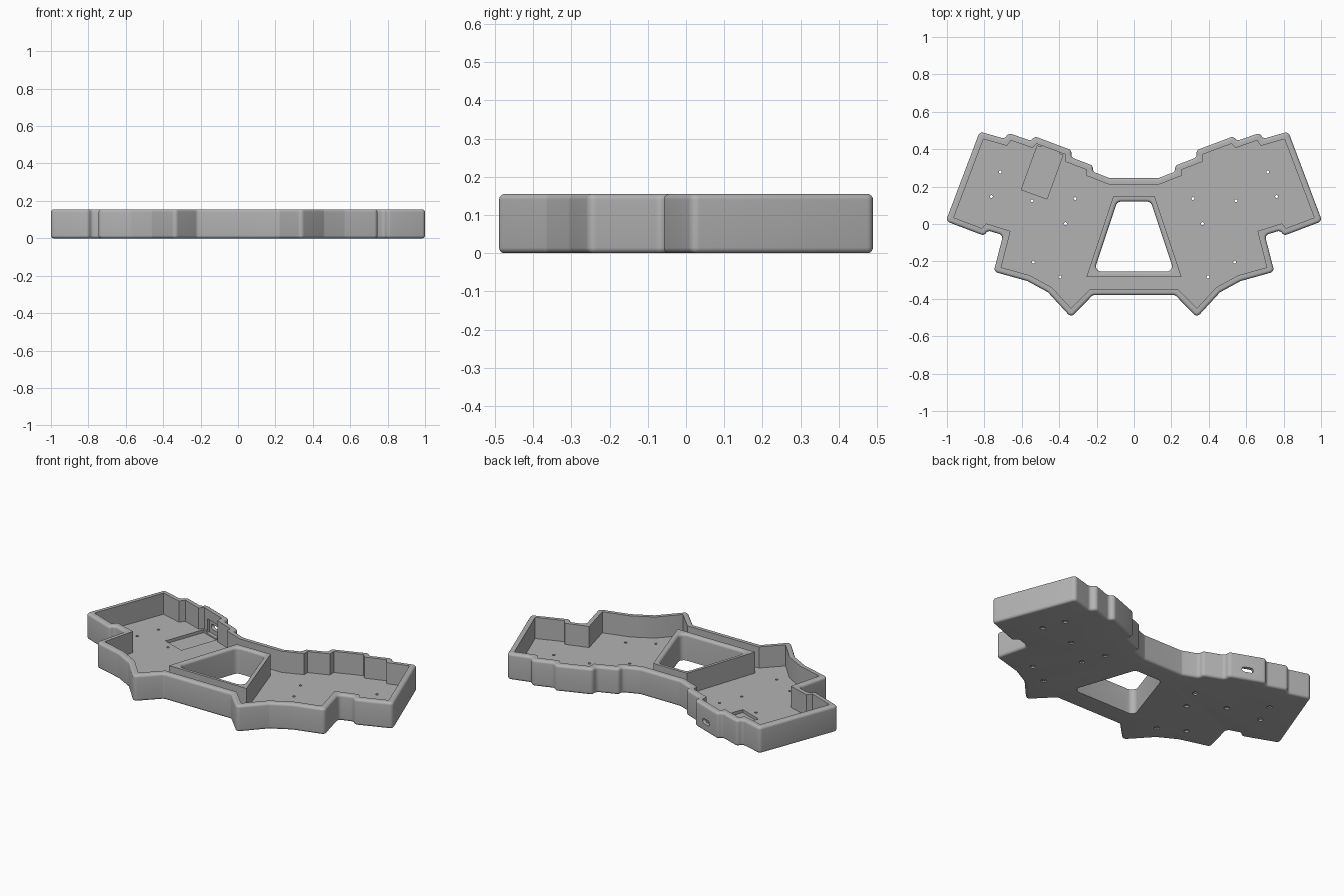
import bpy, bmesh, math
from mathutils import Vector, Matrix

if "Cube" in bpy.data.objects:
    bpy.data.objects.remove(bpy.data.objects["Cube"], do_unlink=True)

HEIGHT, FLOOR, WALL, EDGE, CORNER = 0.155, 0.03, 0.033, 0.015, 0.022

grey = bpy.data.materials.new("plain grey")
grey.diffuse_color = (0.45, 0.45, 0.45, 1)
grey.use_nodes = True
grey.node_tree.nodes["Principled BSDF"].inputs["Base Color"].default_value = (0.45, 0.45, 0.45, 1)


def mirrored(half):
    """Counter-clockwise outline from its +x half, listed back to front."""
    return [Vector(p) for p in reversed(half)] + [Vector((-x, y)) for x, y in half]


def inset(points, d):
    result = []
    for i, p in enumerate(points):
        a = (p - points[i - 1]).normalized()
        b = (points[(i + 1) % len(points)] - p).normalized()
        na, nb = Vector((-a.y, a.x)), Vector((-b.y, b.x))
        result.append(p + (na + nb) * d / (1 + na.dot(nb)))
    return result


def rounded(points, radius, steps=6):
    result = []
    for i, p in enumerate(points):
        to_a, to_b = points[i - 1] - p, points[(i + 1) % len(points)] - p
        half_angle = to_a.angle(to_b) / 2
        t = min(radius / math.tan(half_angle), 0.47 * to_a.length, 0.47 * to_b.length)
        a, b = to_a.normalized(), to_b.normalized()
        r = t * math.tan(half_angle)
        centre = p + (a + b).normalized() * (r / math.sin(half_angle))
        start, end = p + a * t - centre, p + b * t - centre
        sweep = start.angle_signed(end)
        for k in range(steps + 1):
            result.append(centre + Matrix.Rotation(-sweep * k / steps, 2) @ start)
    return result


def loft(name, points, rings):
    """Solid through insets of one outline; rings are (inset, z)."""
    bm = bmesh.new()
    loops = [[bm.verts.new((p.x, p.y, z)) for p in inset(points, d)] for d, z in rings]
    n = len(points)
    for low, high in zip(loops, loops[1:]):
        for i in range(n):
            j = (i + 1) % n
            bm.faces.new((low[i], low[j], high[j], high[i]))
    bm.faces.new(loops[0][::-1])
    bm.faces.new(loops[-1])
    bmesh.ops.recalc_face_normals(bm, faces=bm.faces)
    mesh = bpy.data.meshes.new(name)
    bm.to_mesh(mesh)
    bm.free()
    mesh.materials.append(grey)
    obj = bpy.data.objects.new(name, mesh)
    bpy.context.collection.objects.link(obj)
    return obj


def cut(target, cutter):
    cutter.hide_render = True
    mod = target.modifiers.new("cut", 'BOOLEAN')
    mod.operation, mod.solver, mod.object = 'DIFFERENCE', 'EXACT', cutter
    bpy.context.view_layer.objects.active = target
    bpy.ops.object.modifier_apply(modifier=mod.name)
    bpy.data.objects.remove(cutter, do_unlink=True)


def rectangle(w, l):
    return [Vector(p) for p in ((-w / 2, -l / 2), (w / 2, -l / 2), (w / 2, l / 2), (-w / 2, l / 2))]


def circle(x, y, r, n=16):
    return [Vector((x + r * math.cos(math.tau * i / n), y + r * math.sin(math.tau * i / n)))
            for i in range(n)]


# Outlines
outline = mirrored([
    (.13, .245), (.22, .28), (.22, .312), (.335, .356), (.335, .395), (.53, .468),
    (.552, .445), (.67, .486), (.692, .456), (.825, .494), (1.006, .015), (.803, -.062),
    (.78, -.035), (.70, -.06), (.75, -.255), (.57, -.305), (.46, -.365),
    (.337, -.499), (.22, -.38)])
opening = mirrored([(.09, .12), (.215, -.255)])

# Rounded top and bottom edges
arc = [math.radians(15 * k) for k in range(7)]
lower = [(EDGE * (1 - math.sin(a)), EDGE * (1 - math.cos(a))) for a in arc]
upper = [(d, HEIGHT - z) for d, z in reversed(lower)]
tray = loft("tray_case", rounded(outline, CORNER), lower + upper)

# Cavity, leaving a walled island around the central opening
cavity = loft("cavity_cutter", inset(outline, WALL), [(0, FLOOR), (0, 0.2)])
cut(cavity, loft("island_cutter", inset(opening, -0.028), [(0, -0.1), (0, 0.3)]))
cut(tray, cavity)

# Central opening with a softened upper rim
flare = [(-d, z) for d, z in upper]
cut(tray, loft("opening_cutter", rounded(opening, 0.03),
               [(0, -0.05)] + flare + [(-EDGE, 0.2)]))

# Controller recess, wall pocket and cable port, aligned with the stepped back wall
tilt = Matrix.Rotation(math.radians(-20), 4, 'Z')
recess = loft("recess_cutter", rectangle(0.146, 0.25), [(0, 0.012), (0, 0.035)])
recess.matrix_world = Matrix.Translation((-0.491, 0.276, 0)) @ tilt
pocket = loft("pocket_cutter", rectangle(0.1, 0.036), [(0, 0.02), (0, 0.1)])
pocket.matrix_world = Matrix.Translation((-0.447, 0.396, 0)) @ tilt
port = loft("port_cutter", rounded(rectangle(0.065, 0.03), 0.0145), [(0, -0.06), (0, 0.06)])
port.matrix_world = (Matrix.Translation((-0.438, 0.42, 0.06)) @ tilt
                     @ Matrix.Rotation(math.radians(90), 4, 'X'))
bpy.context.view_layer.update()
for cutter in (recess, pocket, port):
    cut(tray, cutter)

# Screw holes, counterbored from below
screws = [(.715, .278), (.762, .147), (.545, .124), (.315, .136),
          (.366, .002), (.538, -.203), (.396, -.283)]
for x, y in screws:
    for side in (1, -1):
        cut(tray, loft("screw_cutter", circle(side * x, y, 0.015),
                       [(0, -0.05), (0, 0.008), (0.007, 0.008), (0.007, 0.05)]))

# Smooth shading with crisp edges
bpy.ops.object.select_all(action='DESELECT')
tray.select_set(True)
bpy.context.view_layer.objects.active = tray
bpy.ops.object.shade_smooth_by_angle(angle=math.radians(30))
